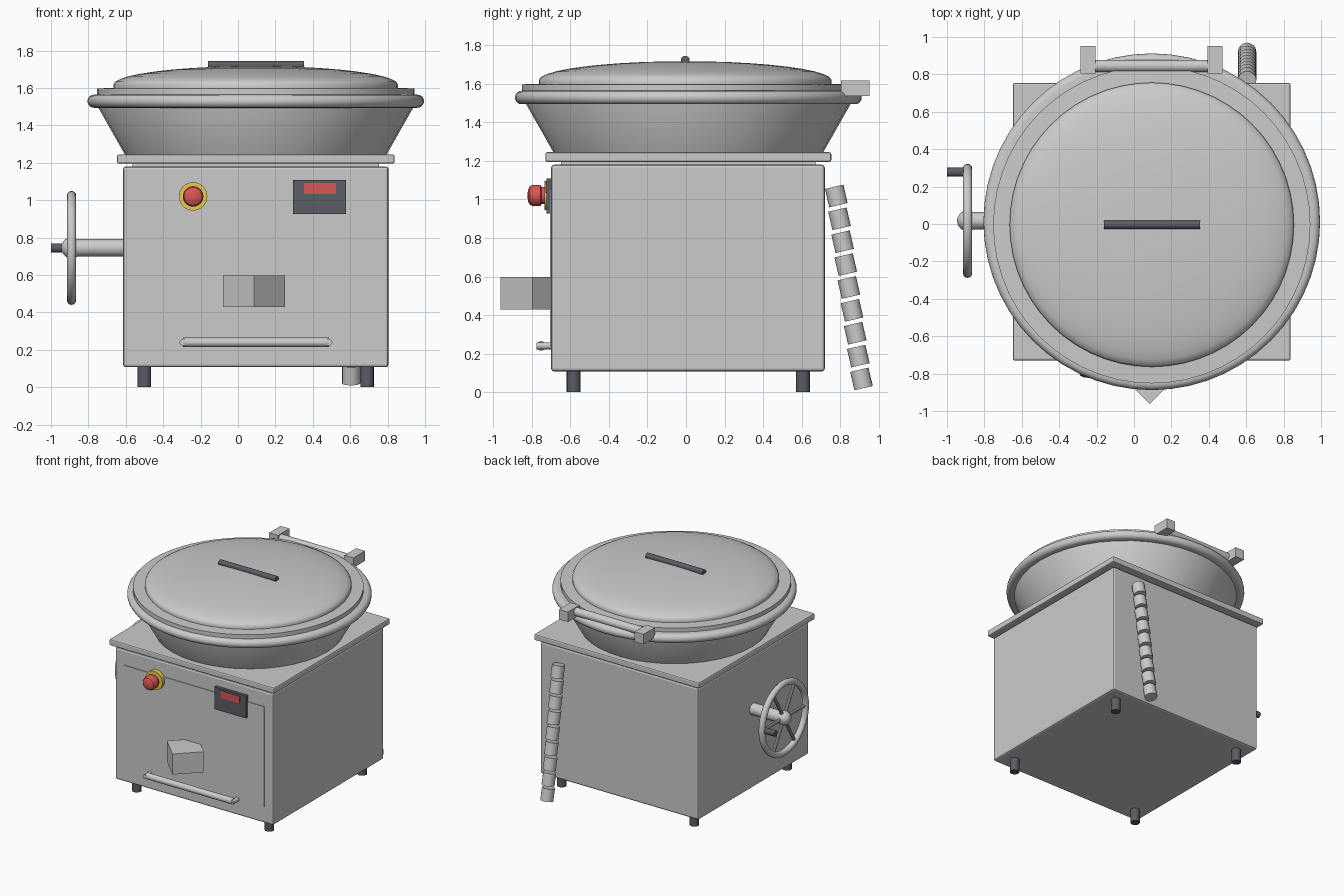
import bpy, bmesh, math
from mathutils import Vector

if "Cube" in bpy.data.objects:
    bpy.data.objects.remove(bpy.data.objects["Cube"])

CX, CY, LY = 0.095, 0.012, -0.004   # body centre, lid centre in y


def material(name, rgb):
    m = bpy.data.materials.new(name)
    m.diffuse_color = (*rgb, 1)
    m.use_nodes = True
    m.node_tree.nodes["Principled BSDF"].inputs["Base Color"].default_value = m.diffuse_color
    return m


DARK = material("dark_grey", (0.10, 0.11, 0.13))
RED = material("red", (0.70, 0.09, 0.09))
YELLOW = material("yellow", (0.80, 0.60, 0.08))


def finish(name, bm, mat=None, smooth=True, bevel=0):
    bmesh.ops.recalc_face_normals(bm, faces=bm.faces)
    me = bpy.data.meshes.new(name)
    bm.to_mesh(me)
    bm.free()
    ob = bpy.data.objects.new(name, me)
    bpy.context.collection.objects.link(ob)
    if mat:
        me.materials.append(mat)
    if bevel:
        b = ob.modifiers.new("bevel", 'BEVEL')
        b.width, b.segments = bevel, 2
    if smooth:
        bpy.context.view_layer.objects.active = ob
        ob.select_set(True)
        bpy.ops.object.shade_smooth_by_angle(angle=math.radians(35))
        ob.select_set(False)
    return ob


def box(name, lo, hi, mat=None, bevel=0, turn=0):
    bm = bmesh.new()
    bmesh.ops.create_cube(bm, size=1)
    lo, hi = Vector(lo), Vector(hi)
    bmesh.ops.scale(bm, vec=hi - lo, verts=bm.verts)
    ob = finish(name, bm, mat, smooth=False, bevel=bevel)
    ob.location = (lo + hi) / 2
    ob.rotation_euler.z = turn
    return ob


def lathe(name, profile, origin, axis=(0, 0, 1), n=32, mat=None, closed=False):
    """Revolve (radius, height) points about an axis."""
    bm = bmesh.new()
    vs = [bm.verts.new((r, 0, h)) for r, h in profile]
    es = [bm.edges.new(p) for p in zip(vs, vs[1:])]
    if closed:
        es.append(bm.edges.new((vs[-1], vs[0])))
    bmesh.ops.spin(bm, geom=vs + es, cent=(0, 0, 0), axis=(0, 0, 1),
                   angle=2 * math.pi, steps=n, use_duplicate=False)
    bmesh.ops.remove_doubles(bm, verts=bm.verts, dist=1e-5)
    ob = finish(name, bm, mat)
    ob.location = origin
    ob.rotation_euler = Vector(axis).to_track_quat('Z', 'Y').to_euler()
    return ob


def rod(name, a, b, r, n=16, mat=None):
    a, b = Vector(a), Vector(b)
    h = (b - a).length
    return lathe(name, [(0, 0), (r, 0), (r, h), (0, h)], a, b - a, n, mat)


def arc(cr, ch, r, a0, a1, n):
    return [(cr + r * math.cos(math.radians(a0 + (a1 - a0) * i / n)),
             ch + r * math.sin(math.radians(a0 + (a1 - a0) * i / n))) for i in range(n + 1)]


# Cabinet, top plate and feet
box("cabinet", (CX - .71, CY - .712, .107), (CX + .71, CY + .708, 1.18), bevel=.015)
box("plate_gasket", (CX - .66, CY - .66, 1.17), (CX + .66, CY + .66, 1.2))
box("top_plate", (CX - .742, CY - .742, 1.195), (CX + .742, CY + .742, 1.245), bevel=.01)
for sx in (-1, 1):
    for sy in (-1, 1):
        x, y = CX + sx * .595, CY + sy * .595
        rod("foot", (x, y, 0), (x, y, .12), .036, 16, DARK)

# Tapered kettle with rolled rim
lathe("kettle", [(0, 1.22), (.69, 1.22), (.70, 1.245), (.845, 1.5), (.845, 1.56), (0, 1.56)],
      (CX, CY, 0), n=40)
lathe("kettle_rim", [(.83, 1.494)] + arc(.865, 1.529, .035, -90, 90, 8) + [(.83, 1.564)],
      (CX, CY, 0), n=56, closed=True)

# Lid: flange and shallow dome
dome = [(.76 * math.cos(math.radians(a)), 1.618 + .099 * math.sin(math.radians(a)))
        for a in range(0, 90, 9)]
lathe("lid", [(0, 1.55), (.848, 1.55), (.848, 1.597), (.76, 1.6)] + dome + [(0, 1.717)],
      (CX, LY, 0), n=56)
rod("lid_handle", (-.16, LY, 1.722), (.353, LY, 1.722), .023, 12, DARK)

# Hinge bar between two blocks
rod("hinge_bar", (-.245, .845, 1.58), (.433, .845, 1.58), .033)
for x in (-.245, .433):
    box("hinge_block", (x - .04, .805, 1.537), (x + .04, .953, 1.618))

# Front panel, display and emergency button
F = CY - .712
box("front_panel", (-.53, F - .006, .24), (.727, F + .02, 1.055))
box("display", (.295, F - .024, .927), (.578, F + .01, 1.108), DARK)
box("display_screen", (.353, F - .028, 1.034), (.525, F, 1.093), RED)
lathe("button_ring", [(0, 0), (.076, 0), (.076, .035), (0, .035)],
      (-.24, F, 1.02), (0, -1, 0), 32, YELLOW)
lathe("emergency_button", [(0, 0), (.045, 0), (.045, .05), (.055, .055), (.055, .095),
                           (.048, .11), (.03, .12), (0, .123)],
      (-.24, F, 1.02), (0, -1, 0), 24, RED)

# Drain spout: a block turned on its corner
box("drain_spout", (.085 - .117, -.797 - .117, .43), (.085 + .117, -.797 + .117, .597),
    turn=math.pi / 4)

# Low front rail
rod("front_rail", (-.295, -.752, .24), (.487, -.752, .24), .025)
for x in (-.295, .487):
    rod("rail_post", (x, F + .01, .24), (x, -.775, .24), .018, 12)

# Handwheel on the left
WX, WY, WZ = -.89, .017, .745
rod("wheel_shaft", (-.6, WY, WZ), (WX, WY, WZ), .047, 20)
lathe("wheel_hub", arc(0, 0, .056, -90, 90, 10), (WX, WY, WZ), (-1, 0, 0), 20)
lathe("wheel_ring", arc(.28, 0, .025, 0, 330, 11), (WX, WY, WZ), (-1, 0, 0), 40, closed=True)
for k in range(6):
    a = k * math.pi / 3
    rod("wheel_spoke", (WX, WY, WZ),
        (WX, WY + .28 * math.cos(a), WZ + .28 * math.sin(a)), .013, 10)
rod("wheel_knob", (WX, .277, WZ), (-1, .277, WZ), .024, 12, DARK)

# Segmented drain hose at the back
step = Vector((0, .225, -.974)) * .049
for i in range(9):
    c = Vector((.605, .78 + .0163 * i, 1.018 - .1187 * i))
    rod("hose_segment", c - step, c + step, .049, 16)
